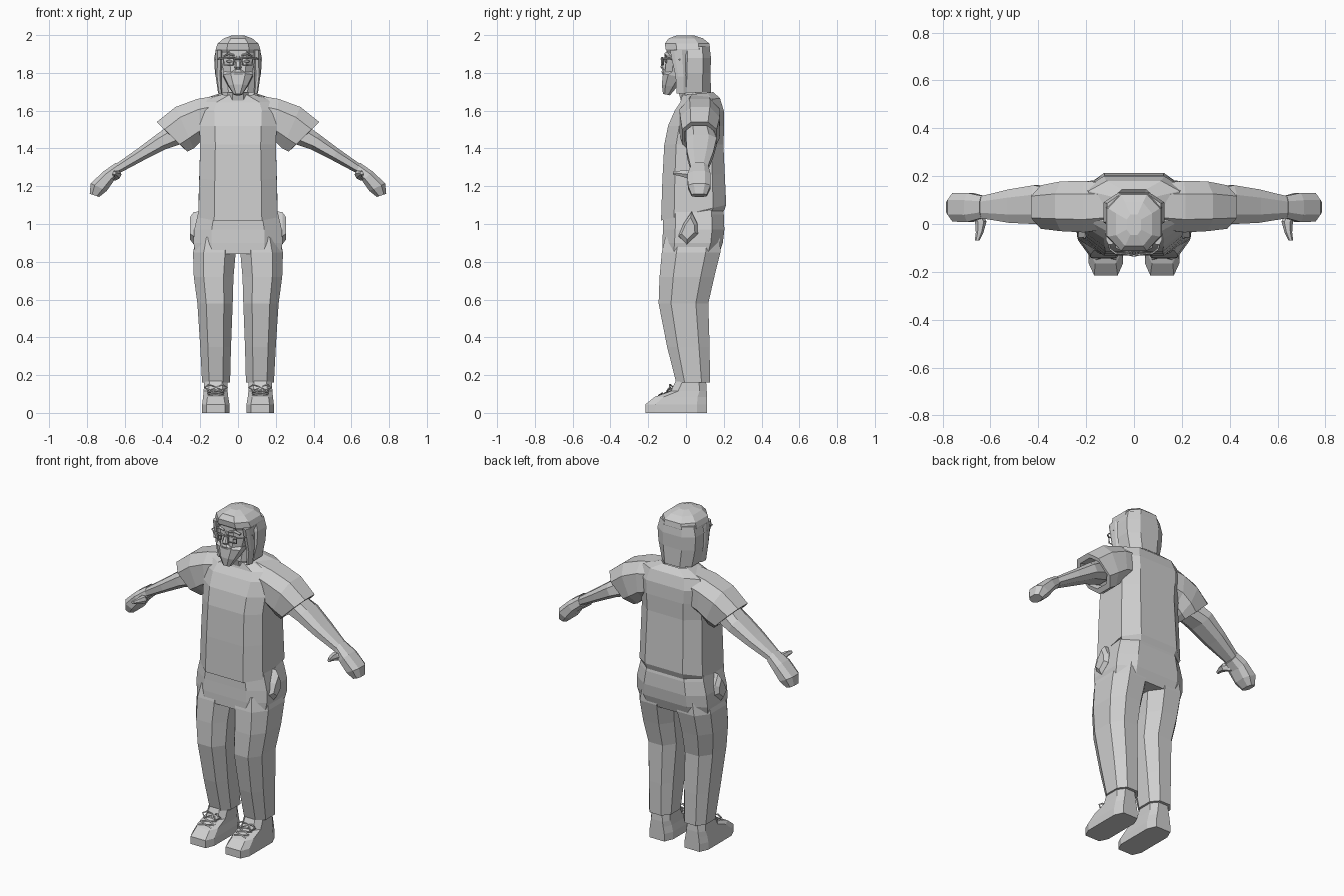
import bpy, bmesh, math
from mathutils import Vector

grey = bpy.data.materials.new("plain grey")
grey.diffuse_color = (0.62, 0.62, 0.62, 1)


def section(a, b, y0, y1, k=0.5, tilt=0.0):
    """Chamfered box outline: a and b are opposite (x, z) edges, y0..y1 the depth."""
    a, b = Vector((a[0], 0, a[1])), Vector((b[0], 0, b[1]))
    mid, half = (a + b) / 2, (b - a) / 2
    yc, yh = (y0 + y1) / 2, (y1 - y0) / 2
    shape = [(1, -k), (1, k), (k, 1), (-k, 1), (-1, k), (-1, -k), (-k, -1), (k, -1)]
    return [mid + half * u + Vector((0, yc + yh * v, tilt * yh * v)) for u, v in shape]


def level(z, x0, x1, y0, y1, k=0.5, tilt=0.0):
    return section((x0, z), (x1, z), y0, y1, k, tilt)


def loft(name, rings, mirror=False):
    """Skin a list of outlines into one closed, flat-faced part."""
    bm = bmesh.new()
    loops = [[bm.verts.new(p) for p in r] for r in rings]
    n = len(loops[0])
    for lo, hi in zip(loops, loops[1:]):
        for i in range(n):
            j = (i + 1) % n
            bm.faces.new((lo[i], lo[j], hi[j], hi[i]))
    bm.faces.new(loops[0][::-1])
    bm.faces.new(loops[-1])
    bmesh.ops.recalc_face_normals(bm, faces=bm.faces)
    me = bpy.data.meshes.new(name)
    bm.to_mesh(me)
    bm.free()
    me.materials.append(grey)
    ob = bpy.data.objects.new(name, me)
    bpy.context.collection.objects.link(ob)
    if mirror:
        ob.modifiers.new("Mirror", 'MIRROR')
    return ob


def tubes(name, paths, radius):
    """Thin poly tubes on both sides; each path is (points, closed)."""
    cu = bpy.data.curves.new(name, 'CURVE')
    cu.dimensions = '3D'
    cu.bevel_depth, cu.bevel_resolution = radius, 0
    for s in (1, -1):
        for pts, closed in paths:
            sp = cu.splines.new('POLY')
            sp.points.add(len(pts) - 1)
            for p, (x, y, z) in zip(sp.points, pts):
                p.co = (s * x, y, z, 1)
            sp.use_cyclic_u = closed
    cu.materials.append(grey)
    bpy.context.collection.objects.link(bpy.data.objects.new(name, cu))


# Shirt body, open at hem and collar
loft("shirt", [
    level(1.12, -.19, .19, -.11, .19, .6, .04),
    level(1.06, -.20, .20, -.12, .20, .6, .04),
    level(1.06, -.21, .21, -.132, .213, .6, .24),
    level(1.25, -.205, .205, -.125, .205, .6, .1),
    level(1.42, -.20, .20, -.115, .198, .6),
    level(1.52, -.205, .205, -.095, .202, .6),
    level(1.60, -.21, .21, -.06, .20, .6),
    level(1.655, -.19, .19, -.03, .18, .6, .1),
    level(1.69, -.085, .085, -.02, .145, .6, .1),
    level(1.67, -.07, .07, -.01, .12, .6, .1)])

# Sleeves with a recessed cuff
loft("sleeve", [
    section((.10, 1.682), (.10, 1.47), -.02, .17),
    section((.215, 1.662), (.195, 1.44), -.035, .18),
    section((.33, 1.62), (.235, 1.40), -.03, .178),
    section((.43, 1.54), (.268, 1.383), -.02, .162),
    section((.41, 1.52), (.29, 1.403), -.005, .15),
    section((.36, 1.53), (.26, 1.43), .0, .14)], True)

# Forearm, hand and thumb
loft("arm", [
    section((.36, 1.525), (.28, 1.43), .0, .145),
    section((.43, 1.475), (.385, 1.395), .0, .162),
    section((.53, 1.40), (.50, 1.337), .005, .145),
    section((.65, 1.315), (.63, 1.268), .025, .115)], True)
loft("hand", [
    section((.645, 1.325), (.62, 1.262), .025, .118),
    section((.71, 1.28), (.66, 1.225), .008, .13),
    section((.78, 1.215), (.695, 1.175), .01, .13),
    section((.785, 1.16), (.735, 1.143), .03, .11)], True)
thumb = []
for x, y, z, r in ((.665, .05, 1.255, .03), (.64, .01, 1.262, .024),
                   (.645, -.035, 1.268, .016), (.655, -.068, 1.27, .010)):
    thumb.append([Vector((x + r * math.cos(t * math.pi / 3), y, z + r * math.sin(t * math.pi / 3)))
                  for t in range(6)])
loft("thumb", thumb, True)

# Trousers
loft("hips", [
    level(.84, -.225, .225, -.125, .175, .6),
    level(.90, -.236, .236, -.125, .195, .6),
    level(.97, -.232, .232, -.122, .203, .6),
    level(1.05, -.213, .213, -.12, .20, .6),
    level(1.11, -.198, .198, -.11, .188, .6)])
loft("trouser_leg", [
    level(.19, .055, .175, -.035, .105),
    level(.16, .055, .175, -.04, .11),
    level(.16, .042, .19, -.052, .127),
    level(.35, .037, .20, -.10, .125),
    level(.58, .028, .215, -.145, .118),
    level(.72, .024, .234, -.14, .15),
    level(.85, .012, .238, -.128, .182),
    level(.93, .01, .22, -.11, .18)], True)

# Pocket flaring from the hip
pocket = [(-.035, .94), (.005, .90), (.058, .95), (.055, 1.0), (.028, 1.055), (-.01, 1.0)]
loft("pocket", [[Vector((x, .012 + (y - .012) * s, .975 + (z - .975) * s)) for y, z in pocket]
                for x, s in ((.20, 1.15), (.235, 1.1), (.255, .75))], True)

# Shoes and laces
loft("shoe", [
    level(0, .045, .19, -.215, .11, .68),
    level(.045, .045, .19, -.215, .11, .68),
    level(.085, .052, .185, -.165, .11, .65),
    level(.115, .055, .182, -.08, .11, .6),
    level(.19, .058, .178, -.045, .105, .5)], True)
laces = [([(.075, y, z), (.16, y + .02, z + .012)], False)
         for y, z in ((-.145, .092), (-.115, .102), (-.088, .112))]
laces += [([(.16, y, z), (.075, y + .02, z + .012)], False)
          for y, z in ((-.145, .092), (-.115, .102))]
for s in (1, -1):
    laces.append(([(.117, -.065, .135), (.117 + s * .035, -.085, .15),
                   (.117 + s * .06, -.085, .135), (.117 + s * .035, -.1, .118)], True))
tubes("laces", laces, .005)

# Neck, face and beard
loft("neck", [level(1.63, -.06, .06, -.02, .10), level(1.70, -.055, .055, -.04, .08),
              level(1.80, -.055, .055, -.05, .07)])
loft("face", [
    level(1.74, -.05, .05, -.105, .03),
    level(1.80, -.075, .075, -.112, .04),
    level(1.86, -.088, .088, -.106, .05),
    level(1.94, -.088, .088, -.102, .06)])
loft("beard", [
    level(1.685, -.022, .022, -.122, -.085, .5, -.2),
    level(1.73, -.05, .05, -.128, -.05, .5, -.2),
    level(1.785, -.078, .078, -.122, -.01, .5, -.2),
    level(1.80, -.08, .08, -.10, .0, .5, -.2)])
loft("moustache", [
    level(1.79, -.045, .045, -.124, -.09), level(1.805, -.035, .035, -.13, -.09),
    level(1.818, -.015, .015, -.125, -.09)])
loft("nose", [
    level(1.818, -.016, .016, -.125, -.09), level(1.83, -.018, .018, -.136, -.09),
    level(1.89, -.008, .008, -.112, -.09)])
loft("eyebrow", [
    section((.018, 1.888), (.018, 1.898), -.115, -.095),
    section((.05, 1.895), (.05, 1.908), -.114, -.095),
    section((.078, 1.882), (.078, 1.89), -.10, -.08)], True)
loft("eye", [
    section((.03, 1.858), (.03, 1.864), -.109, -.10),
    section((.046, 1.852), (.046, 1.87), -.110, -.10),
    section((.062, 1.858), (.062, 1.864), -.109, -.10)], True)

# Hair: crown, long back and side locks
loft("hair_crown", [
    level(1.90, -.112, .112, -.09, .12),
    level(1.925, -.118, .118, -.108, .128),
    level(1.955, -.108, .108, -.112, .124),
    level(1.983, -.075, .075, -.092, .09),
    level(1.999, -.03, .03, -.045, .04)])
loft("hair_back", [
    level(1.695, -.10, .10, -.045, .132),
    level(1.80, -.122, .122, -.035, .130),
    level(1.88, -.127, .127, -.035, .132),
    level(1.94, -.112, .112, -.03, .125)])
loft("side_lock", [
    level(1.69, .085, .105, -.05, .0),
    level(1.78, .088, .118, -.055, .0),
    level(1.92, .08, .118, -.085, .0)], True)

# Glasses
tubes("glasses", [
    ([(.018, -.128, 1.88), (.078, -.122, 1.88), (.074, -.122, 1.842), (.026, -.128, 1.842)], True),
    ([(.0, -.132, 1.874), (.018, -.128, 1.874)], False),
    ([(.078, -.122, 1.876), (.1, -.105, 1.876), (.118, -.03, 1.87)], False)], .0045)
